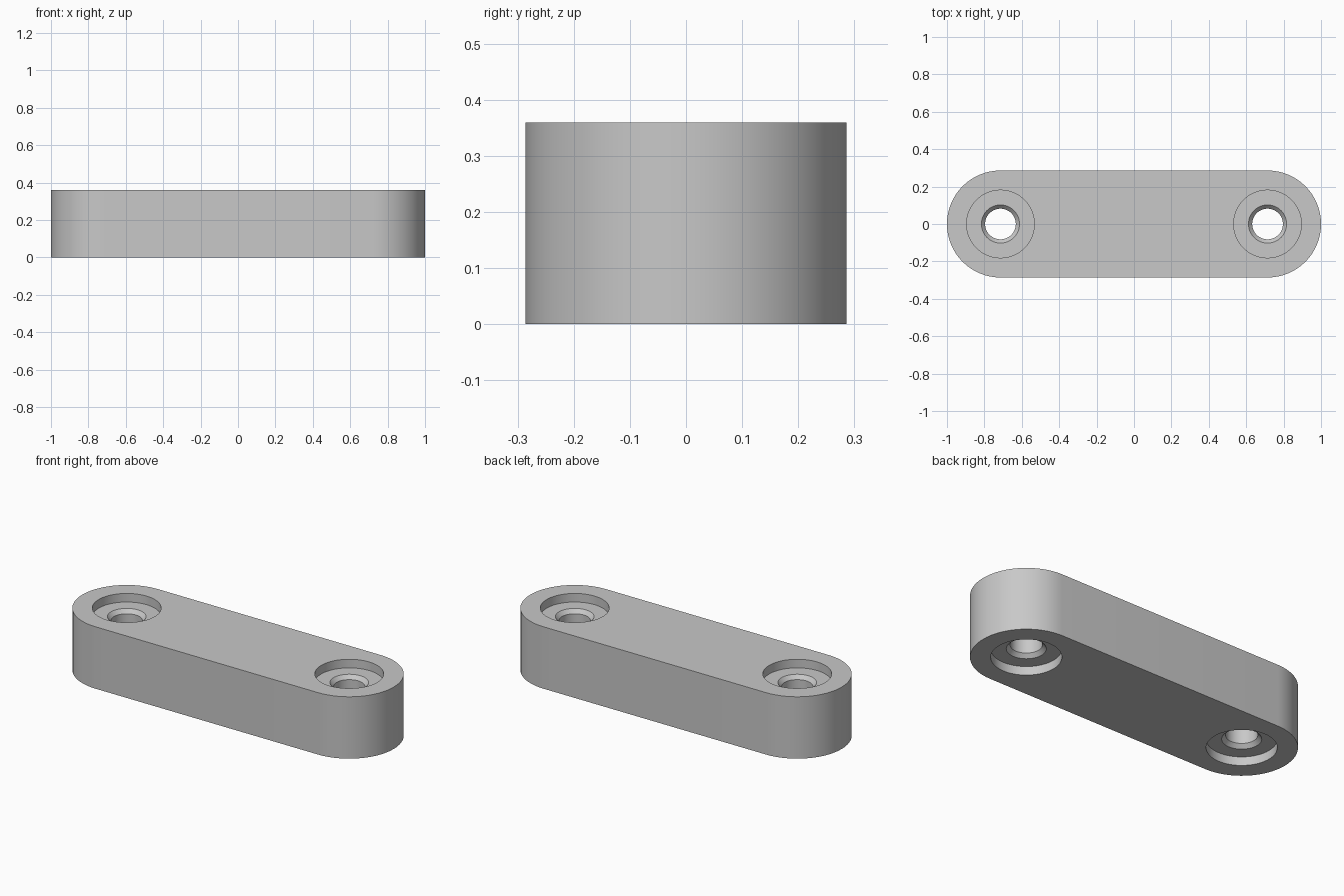
import bpy, bmesh
from math import cos, sin, pi, radians

END_X, END_R, HEIGHT = 0.714, 0.286, 0.359
SEGMENTS = 64

if "Cube" in bpy.data.objects:
    bpy.data.objects.remove(bpy.data.objects["Cube"])

grey = bpy.data.materials.new("plain grey")
grey.use_nodes = True
colour = (0.58, 0.58, 0.58, 1)
grey.diffuse_color = colour
grey.node_tree.nodes["Principled BSDF"].inputs["Base Color"].default_value = colour


def add_object(name, bm):
    bmesh.ops.recalc_face_normals(bm, faces=bm.faces)
    mesh = bpy.data.meshes.new(name)
    bm.to_mesh(mesh)
    bm.free()
    mesh.materials.append(grey)
    obj = bpy.data.objects.new(name, mesh)
    bpy.context.collection.objects.link(obj)
    return obj


# Bar with rounded ends: a stadium outline extruded upwards
bm = bmesh.new()
outline = []
for side, start in ((1, -pi / 2), (-1, pi / 2)):
    for i in range(SEGMENTS // 2 + 1):
        a = start + 2 * pi * i / SEGMENTS
        outline.append(bm.verts.new((side * END_X + END_R * cos(a), END_R * sin(a), 0)))
base = bm.faces.new(outline)
top = bmesh.ops.extrude_face_region(bm, geom=[base])["geom"]
bmesh.ops.translate(bm, vec=(0, 0, HEIGHT),
                    verts=[v for v in top if isinstance(v, bmesh.types.BMVert)])
bar = add_object("bar", bm)

# Hole profile (radius, height): wide recess, chamfer, then the bore, mirrored
RECESS_R, CHAMFER_R, BORE_R = 0.181, 0.102, 0.082
DEPTH, CHAMFER = 0.05, 0.022
lower = [(RECESS_R, -0.05), (RECESS_R, DEPTH), (CHAMFER_R, DEPTH),
         (BORE_R, DEPTH + CHAMFER)]
profile = lower + [(r, HEIGHT - z) for r, z in reversed(lower)]


def hole_cutter(x):
    bm = bmesh.new()
    rings = [[bm.verts.new((x + r * cos(2 * pi * i / SEGMENTS),
                            r * sin(2 * pi * i / SEGMENTS), z))
              for i in range(SEGMENTS)] for r, z in profile]
    for a, b in zip(rings, rings[1:]):
        for i in range(SEGMENTS):
            j = (i + 1) % SEGMENTS
            bm.faces.new((a[i], a[j], b[j], b[i]))
    bm.faces.new(rings[0])
    bm.faces.new(rings[-1])
    cutter = add_object("hole_cutter", bm)
    cutter.hide_render = True
    return cutter


# Stepped through-holes at both ends
bpy.ops.object.select_all(action="DESELECT")
bpy.context.view_layer.objects.active = bar
bar.select_set(True)
for x in (-END_X, END_X):
    cutter = hole_cutter(x)
    cut = bar.modifiers.new("hole", "BOOLEAN")
    cut.operation = "DIFFERENCE"
    cut.solver = "EXACT"
    cut.object = cutter
    bpy.ops.object.modifier_apply(modifier=cut.name)
    bpy.data.objects.remove(cutter)

bpy.ops.object.shade_smooth_by_angle(angle=radians(30))
